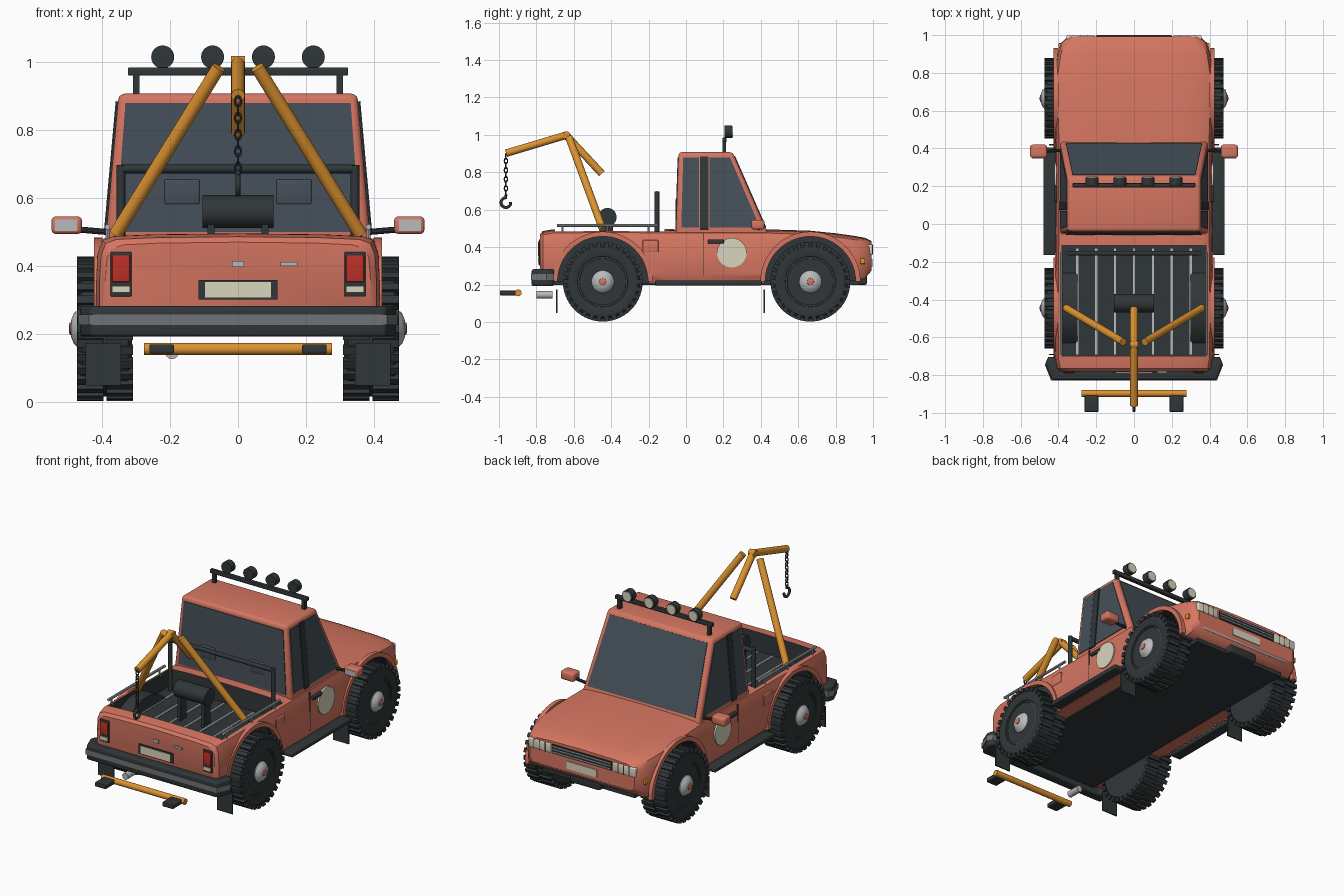
import bpy, bmesh, math
from mathutils import Vector as V, Matrix as M

if "Cube" in bpy.data.objects:
    bpy.data.objects.remove(bpy.data.objects["Cube"])

def mat(name, r, g, b):
    m = bpy.data.materials.new(name)
    m.diffuse_color = (r, g, b, 1)
    m.use_nodes = True
    m.node_tree.nodes["Principled BSDF"].inputs["Base Color"].default_value = m.diffuse_color
    return m

RED, ORANGE = mat("body_red", .67, .18, .12), mat("crane_orange", .72, .29, .03)
DARK, GLASS = mat("dark", .03, .037, .04), mat("glass", .06, .08, .1)
CREAM, SILVER = mat("cream", .7, .66, .52), mat("silver", .48, .49, .5)
LAMP, AMBER = mat("tail_red", .5, .03, .02), mat("amber", .8, .3, .02)

def make(name, bm, m):
    bmesh.ops.recalc_face_normals(bm, faces=bm.faces)
    me = bpy.data.meshes.new(name)
    bm.to_mesh(me); bm.free()
    me.materials.append(m)
    ob = bpy.data.objects.new(name, me)
    bpy.context.collection.objects.link(ob)
    return ob

def bevel(bm, w, n=3):
    if w:
        bmesh.ops.recalc_face_normals(bm, faces=bm.faces)
        bmesh.ops.bevel(bm, geom=bm.edges[:], offset=w, segments=n, profile=.5, affect='EDGES')

def box(name, c, s, m, w=0):
    bm = bmesh.new()
    bmesh.ops.create_cube(bm, size=1, matrix=M.Translation(c) @ M.Diagonal((*s, 1)))
    bevel(bm, w)
    return make(name, bm, m)

def rod(name, a, b, r, m, n=20, w=0):
    a, b = V(a), V(b)
    bm = bmesh.new()
    mx = M.Translation((a + b) / 2) @ (b - a).to_track_quat('Z', 'Y').to_matrix().to_4x4()
    bmesh.ops.create_cone(bm, cap_ends=True, segments=n, radius1=r, radius2=r, depth=(b - a).length, matrix=mx)
    return make(name, bm, m)

def solid(name, pts, vec, m, w=0):
    bm = bmesh.new()
    f = bm.faces.new([bm.verts.new(p) for p in pts])
    ex = bmesh.ops.extrude_face_region(bm, geom=[f], use_keep_orig=True)
    bmesh.ops.translate(bm, verts=[e for e in ex["geom"] if isinstance(e, bmesh.types.BMVert)], vec=vec)
    bevel(bm, w)
    return make(name, bm, m)

def panel(name, pts, t, m):
    pts = [V(p) for p in pts]
    n = (pts[1] - pts[0]).cross(pts[2] - pts[0]).normalized() * t
    return solid(name, [p - n / 2 for p in pts], n, m)

def lathe(name, prof, m, seg=40):
    bm = bmesh.new()
    rings = [[bm.verts.new((x, r * math.cos(2 * math.pi * i / seg), r * math.sin(2 * math.pi * i / seg)))
              for i in range(seg)] for x, r in prof]
    for a, b in zip(rings, rings[1:]):
        for i in range(seg):
            bm.faces.new((a[i], a[i - 1], b[i - 1], b[i]))
    bm.faces.new(rings[0]); bm.faces.new(rings[-1])
    return make(name, bm, m)

def arc(y, z, r, a0, a1, n=24):
    return [(y + r * math.cos(a0 + (a1 - a0) * i / n), z + r * math.sin(a0 + (a1 - a0) * i / n)) for i in range(n + 1)]

AXLES, HUB_Z = (-.445, .665), .215

# body hull: cross-sections lofted along y
sections = [(-.78, .39, .462, .27), (-.765, .408, .478, .24), (-.71, .418, .487, .215), (-.44, .42, .49, .205),
            (0, .415, .487, .205), (.43, .415, .487, .205), (.66, .422, .48, .205), (.8, .42, .466, .207),
            (.9, .405, .452, .212), (.96, .385, .441, .235), (.992, .35, .425, .275)]
bm = bmesh.new()
rings = []
for y, w, t, b in sections:
    h = t - b
    half = [(.6 * w, t + .005), (w - .05, t), (w - .018, t - .012), (w - .004, t - .2 * h), (w, t - .5 * h),
            (w, b + .15 * h), (w - .02, b)]
    ring = [(0, t + .008)] + half + [(-x, z) for x, z in reversed(half)]
    rings.append([bm.verts.new((x, y, z)) for x, z in ring])
for a, b in zip(rings, rings[1:]):
    for i in range(len(a)):
        bm.faces.new((a[i], a[i - 1], b[i - 1], b[i]))
bm.faces.new(rings[0]); bm.faces.new(rings[-1])
body = make("body", bm, RED)

# cut the load bed and wheel wells
cutters = [box("bed_cutter", (0, -.4075, .68), (.76, .585, .6), DARK)]
for s in (-1, 1):
    for y, x0 in zip(AXLES, (.386, .29)):
        cutters.append(rod("well_cutter", (s * x0, y, HUB_Z), (s * .6, y, HUB_Z), .245, DARK, 48))
bpy.context.view_layer.objects.active = body
for c in cutters:
    md = body.modifiers.new("cut", 'BOOLEAN')
    md.operation, md.object, md.solver, md.material_mode = 'DIFFERENCE', c, 'EXACT', 'TRANSFER'
    bpy.ops.object.modifier_apply(modifier=md.name)
for c in cutters:
    bpy.data.objects.remove(c)

# cab shell, with helpers giving its sloping surfaces
side = lambda z: .392 - (z - .46) * .09
front = lambda z: .445 - (z - .46) * .438
back = lambda z: -.055 + (z - .46) * .034
bm = bmesh.new()
vs = [bm.verts.new((sx * side(z), f(z), z)) for z in (.46, .908) for sx, f in ((-1, back), (1, back), (1, front), (-1, front))]
for q in ((0, 1, 2, 3), (4, 5, 6, 7), (0, 1, 5, 4), (1, 2, 6, 5), (2, 3, 7, 6), (3, 0, 4, 7)):
    bm.faces.new([vs[i] for i in q])
bevel(bm, .018)
make("cab", bm, RED)
panel("windshield", [(x, front(z), z) for x, z in ((-.36, .505), (.36, .505), (.325, .885), (-.325, .885))], .008, GLASS)
panel("rear_window", [(x, back(z), z) for x, z in ((-.36, .5), (.36, .5), (.332, .88), (-.332, .88))], .008, GLASS)
for s in (-1, 1):
    for nm, m, t, pts in (("quarter_window", GLASS, .008, ((-.025, .505), (.07, .505), (.07, .88), (-.015, .88))),
                          ("door_window", GLASS, .008, ((.125, .505), (.395, .505), (.235, .88), (.125, .88))),
                          ("door_pillar", DARK, .014, ((.075, .495), (.12, .495), (.12, .885), (.075, .885)))):
        panel(nm, [(s * side(z), y, z) for y, z in pts], t, m)
    box("headrest", (s * .165, -.05, .618), (.105, .014, .075), GLASS, .006)

# roof lamp bar
box("lamp_bar", (0, .205, .973), (.65, .022, .024), DARK, .004)
for s in (-1, 1):
    box("lamp_bar_post", (s * .3, .205, .935), (.02, .02, .08), DARK)
    for x in (.075, .222):
        rod("roof_lamp", (s * x, .205, 1.016), (s * x, .245, 1.016), .034, DARK, 24)
        rod("roof_lamp_lens", (s * x, .243, 1.016), (s * x, .251, 1.016), .029, CREAM, 24)

# chassis underside and exhaust
box("chassis", (0, .1, .21), (.62, 1.66, .024), DARK)
rod("exhaust", (-.195, -.8, .145), (-.195, -.715, .145), .02, SILVER)

for s in (-1, 1):
    # fenders, wheel boxes, mud flaps
    for y in AXLES:
        lip = arc(y, HUB_Z, .268, 0, math.pi) + arc(y, HUB_Z, .242, math.pi, 0)
        solid("wheel_arch", [(s * .4, a, b) for a, b in lip], (s * .025, 0, 0), RED)
        box("mud_flap", (s * .397, y - .246, .11), (.105, .007, .125), DARK)
    solid("wheel_box", [(s * .3, a, b) for a, b in arc(AXLES[0], HUB_Z, .248, 0, math.pi)], (s * .086, 0, 0), DARK)
    # running board
    box("running_board", (s * .445, .12, .208), (.07, .57, .026), DARK, .006)
    # doors: badge disc, handle, shut lines, filler flap
    rod("door_badge", (s * .41, .245, .37), (s * .422, .245, .37), .079, CREAM, 32)
    box("door_handle", (s * .413, .16, .43), (.022, .085, .022), DARK, .004)
    box("door_seam", (s * .413, .095, .36), (.007, .003, .23), DARK)
    box("filler_flap", (s * .413, -.19, .405), (.012, .085, .065), RED, .004)
    # mirrors
    rod("mirror_arm", (s * .385, .39, .5), (s * .48, .385, .508), .009, DARK, 10)
    box("mirror", (s * .505, .385, .52), (.09, .07, .052), RED, .013)
    box("mirror_glass", (s * .507, .35, .52), (.064, .004, .034), SILVER)
    # tail lights
    box("tail_light_frame", (s * .345, -.779, .375), (.062, .014, .132), DARK, .004)
    box("tail_light", (s * .345, -.785, .392), (.052, .014, .078), LAMP, .003)
    box("reverse_light", (s * .345, -.785, .331), (.052, .014, .02), CREAM)
    # headlights and side markers
    box("headlight", (s * .283, .975, .387), (.15, .046, .055), CREAM, .006)
    for i in range(3):
        box("headlight_bar", (s * (.245 + i * .037), .998, .387), (.004, .004, .055), DARK)
    box("side_marker", (s * .39, .945, .325), (.02, .025, .03), AMBER, .004)
    # load bed rails
    rod("bed_rail", (s * .385, -.69, .515), (s * .385, -.15, .515), .008, SILVER, 10)
    for y in (-.66, -.42, -.2):
        rod("bed_rail_post", (s * .385, y, .475), (s * .385, y, .515), .006, SILVER, 8)
    rod("roll_bar_post", (s * .345, -.155, .38), (s * .345, -.155, .698), .013, DARK, 12)

rod("roll_bar_top", (-.345, -.155, .686), (.345, -.155, .686), .013, DARK, 12)
for x in (-.3, -.2, -.1, 0, .1, .2, .3):
    box("bed_strip", (x, -.41, .382), (.012, .56, .01), SILVER)

# nose: grille, plate, chin
box("grille", (0, .985, .387), (.4, .024, .055), DARK)
for z in (.37, .387, .404):
    box("grille_bar", (0, .997, z), (.39, .006, .005), SILVER)
box("front_plate", (0, .99, .315), (.2, .014, .045), CREAM)
box("front_chin_trim", (0, .972, .272), (.62, .03, .022), SILVER, .006)
box("front_tow_block", (0, .935, .225), (.2, .065, .055), DARK, .012)

# tailgate: plate and latches
box("rear_plate_frame", (0, -.78, .33), (.232, .014, .058), DARK)
box("rear_plate", (0, -.787, .33), (.195, .008, .046), CREAM)
box("tailgate_latch", (0, -.782, .405), (.036, .012, .018), SILVER)
box("tailgate_handle", (.15, -.782, .405), (.05, .012, .012), SILVER)

# wrapped rear bumper
def bumper(name, z0, z1, g, m, w):
    half = [(.435 + g, -.825 - g), (.468 + g, -.745), (.455, -.705), (.4, -.705), (.38, -.765)]
    pts = half + [(-x, y) for x, y in reversed(half)]
    solid(name, [(x, y, z0) for x, y in pts], (0, 0, z1 - z0), m, w)
bumper("rear_bumper", .192, .282, 0, DARK, .01)
bumper("rear_bumper_stripe", .225, .256, .004, mat("grey_trim", .16, .17, .18), 0)

# crane: legs, boom, winch, lifting bar
for s in (-1, 1):
    rod("crane_leg", (s * .36, -.445, .495), (s * .057, -.625, .985), .02, ORANGE)
    box("lift_pad", (s * .225, -.95, .155), (.072, .09, .026), DARK, .004)
rod("boom_strut", (0, -.45, .793), (0, -.64, .997), .02, ORANGE)
rod("boom_arm", (0, -.635, 1.0), (0, -.962, .902), .02, ORANGE)
rod("boom_joint", (-.02, -.639, .999), (.02, -.639, .999), .02, ORANGE)
rod("winch_drum", (-.105, -.42, .56), (.105, -.42, .56), .049, DARK, 32)
for s in (-1, 1):
    box("winch_stand", (s * .08, -.42, .46), (.02, .06, .17), DARK)
rod("lift_bar", (-.277, -.897, .155), (.277, -.897, .155), .018, ORANGE)

# chain and hook
for i in range(9):
    bpy.ops.mesh.primitive_torus_add(major_segments=12, minor_segments=6, major_radius=.011, minor_radius=.004,
        location=(0, -.963, .885 - i * .0245), rotation=(math.pi / 2, 0, (i % 2) * math.pi / 2))
    o = bpy.context.object
    o.name, o.scale = "chain_link", (.8, 1.25, 1)
    o.data.materials.append(DARK)
cu = bpy.data.curves.new("hook", 'CURVE')
cu.dimensions, cu.bevel_depth, cu.use_fill_caps = '3D', .008, True
path = [(-.963, .682)] + arc(-.963, .638, .026, math.pi * .5, math.pi * 2.05, 16)
sp = cu.splines.new('POLY')
sp.points.add(len(path) - 1)
for p, (y, z) in zip(sp.points, path):
    p.co = (0, y, z, 1)
cu.materials.append(DARK)
bpy.context.collection.objects.link(bpy.data.objects.new("hook", cu))

# wheel parts, modelled about the axle and then copied to each corner
wheel = [lathe("tire", [(-.08, .12), (-.08, .185), (-.068, .2), (.068, .2), (.08, .187), (.083, .16), (.076, .135), (.07, .132)], DARK),
         lathe("rim", [(-.06, .13), (.072, .137), (.074, .125), (.055, .118), (.06, .06)], mat("rim_grey", .05, .06, .065)),
         lathe("hub", [(.05, .062), (.075, .06), (.092, .045), (.1, .025)], SILVER, 24),
         lathe("hub_cap", [(.095, .02), (.104, .018), (.107, .008)], RED, 16)]
bm = bmesh.new()
for i in range(60):
    a = math.pi * 2 * i / 60
    bmesh.ops.create_cube(bm, size=1, matrix=M.Rotation(a, 4, 'X') @
        M.Translation(((.043 if i % 2 else -.043), 0, .2)) @ M.Diagonal((.078, .024, .026, 1)))
wheel.append(make("tire_tread", bm, DARK))
bm = bmesh.new()
for i in range(8):
    bmesh.ops.create_cone(bm, cap_ends=True, segments=10, radius1=.01, radius2=.008, depth=.02,
        matrix=M.Rotation(math.pi * i / 4, 4, 'X') @ M.Translation((.06, 0, .093)) @ M.Rotation(math.pi / 2, 4, 'Y'))
wheel.append(make("wheel_bolts", bm, DARK))
for part in wheel:
    for s in (-1, 1):
        for y in AXLES:
            o = part if (s, y) == (1, AXLES[1]) else part.copy()
            if o is not part:
                bpy.context.collection.objects.link(o)
            o.location = (s * .392, y, HUB_Z)
            o.rotation_euler = (0, 0, 0 if s > 0 else math.pi)

# smooth shading with crisp edges
bpy.ops.object.select_all(action='DESELECT')
for o in bpy.data.objects:
    if o.type == 'MESH':
        o.select_set(True)
        bpy.context.view_layer.objects.active = o
bpy.ops.object.shade_smooth_by_angle(angle=math.radians(32))
